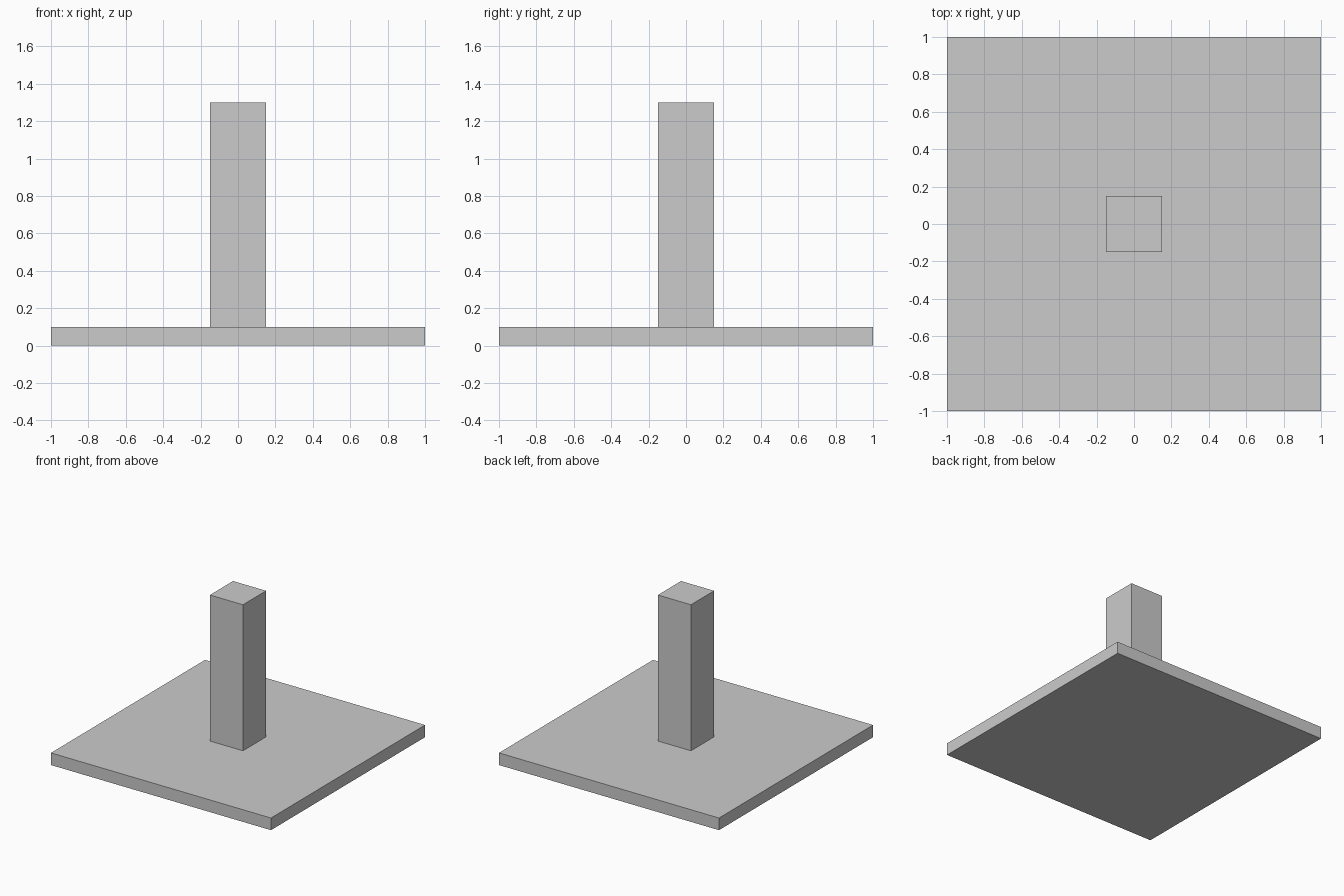
import bpy

if "Cube" in bpy.data.objects:
    bpy.data.objects.remove(bpy.data.objects["Cube"])


def box(name, size, z_bottom):
    """Add a flat-faced box centred on x = y = 0, standing on z_bottom."""
    bpy.ops.mesh.primitive_cube_add(size=1, location=(0, 0, z_bottom + size[2] / 2))
    obj = bpy.context.object
    obj.name = name
    obj.scale = size
    bpy.ops.object.transform_apply(location=False, rotation=False, scale=True)
    return obj


# Square base plate
box("base_plate", (2.0, 2.0, 0.1), 0.0)

# Square post standing on the plate
box("post", (0.3, 0.3, 1.2), 0.1)
